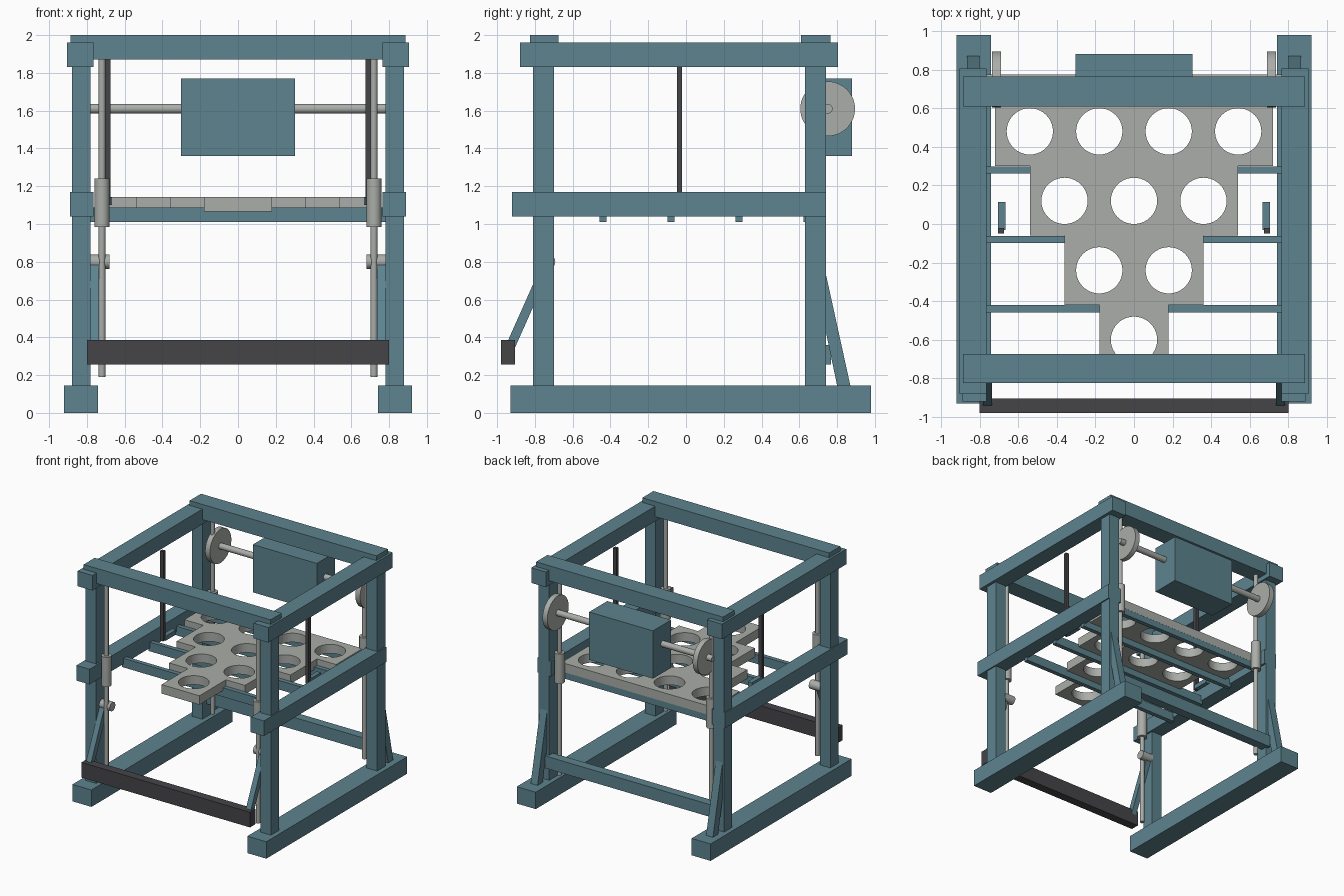
import bpy, bmesh, math
from mathutils import Matrix, Vector

if "Cube" in bpy.data.objects:
    bpy.data.objects.remove(bpy.data.objects["Cube"])


def material(name, rgb):
    m = bpy.data.materials.new(name)
    m.diffuse_color = (*rgb, 1)
    m.use_nodes = True
    m.node_tree.nodes["Principled BSDF"].inputs["Base Color"].default_value = m.diffuse_color
    return m


TEAL = material("teal_paint", (0.110, 0.228, 0.272))
GREY = material("light_grey_metal", (0.400, 0.418, 0.392))
DARK = material("dark_rubber", (0.060, 0.058, 0.066))


def add_mesh(name, bm, mat):
    bmesh.ops.recalc_face_normals(bm, faces=bm.faces)
    me = bpy.data.meshes.new(name)
    bm.to_mesh(me)
    bm.free()
    me.materials.append(mat)
    ob = bpy.data.objects.new(name, me)
    bpy.context.collection.objects.link(ob)
    return ob


def box(name, x, y, z, mat=TEAL):
    """Box from its x, y and z ranges."""
    bm = bmesh.new()
    bmesh.ops.create_cube(bm, size=1)
    for v in bm.verts:
        v.co = [(a + b) / 2 + c * (b - a) for (a, b), c in zip((x, y, z), v.co)]
    return add_mesh(name, bm, mat)


def rod(name, start, end, radius, mat=GREY, sides=32):
    """Cylinder between two points, smooth around its side."""
    a, b = Vector(start), Vector(end)
    rot = (b - a).to_track_quat('Z', 'Y').to_matrix().to_4x4()
    bm = bmesh.new()
    bmesh.ops.create_cone(bm, cap_ends=True, segments=sides, radius1=radius, radius2=radius,
                          depth=(b - a).length, matrix=Matrix.Translation((a + b) / 2) @ rot)
    for f in bm.faces:
        f.smooth = len(f.verts) == 4
    for e in bm.edges:
        e.smooth = all(f.smooth for f in e.link_faces)
    return add_mesh(name, bm, mat)


def side_profile(name, x, points, mat=TEAL):
    """Prism across x from a (y, z) outline."""
    bm = bmesh.new()
    face = bm.faces.new([bm.verts.new((x[0], y, z)) for y, z in points])
    new = bmesh.ops.extrude_face_region(bm, geom=[face])["geom"]
    bmesh.ops.translate(bm, vec=(x[1] - x[0], 0, 0),
                        verts=[g for g in new if isinstance(g, bmesh.types.BMVert)])
    return add_mesh(name, bm, mat)


for side, s in (("left", -1), ("right", 1)):
    def span(a, b):
        return tuple(sorted((s * a, s * b)))

    # Side frames
    box(f"{side}_base_runner", span(0.74, 0.92), (-0.93, 0.98), (0, 0.145))
    box(f"{side}_front_post", span(0.78, 0.88), (-0.81, -0.70), (0.145, 1.90))
    box(f"{side}_back_post", span(0.78, 0.88), (0.63, 0.74), (0.145, 1.90))
    box(f"{side}_middle_rail", span(0.765, 0.89), (-0.92, 0.74), (1.04, 1.17))
    box(f"{side}_top_rail", span(0.765, 0.905), (-0.88, 0.805), (1.83, 1.96))
    side_profile(f"{side}_back_brace", span(0.80, 0.865),
                 [(0.735, 0.76), (0.87, 0.145), (0.80, 0.145), (0.735, 0.455)])

    # Guide rods with sliding sleeves
    for end, y in (("front", -0.755), ("back", 0.685)):
        rod(f"{side}_{end}_guide_rod", (s * 0.72, y, 0.19), (s * 0.72, y, 1.87), 0.018)
        rod(f"{side}_{end}_sleeve", (s * 0.72, y, 0.985), (s * 0.72, y, 1.24), 0.04)

    # Pedal pivot and arm
    rod(f"{side}_pivot_pin", (s * 0.68, -0.73, 0.80), (s * 0.785, -0.73, 0.80), 0.038)
    side_profile(f"{side}_pedal_arm", span(0.735, 0.782),
                 [(-0.752, 0.81), (-0.955, 0.355), (-0.91, 0.335), (-0.707, 0.79)])

    # Drive wheel and hanging strap
    rod(f"{side}_wheel", (s * 0.69, 0.75, 1.61), (s * 0.735, 0.75, 1.61), 0.145, sides=48)
    box(f"{side}_strap", span(0.675, 0.705), (-0.048, -0.02), (1.10, 1.87), DARK)
    box(f"{side}_strap_clip", span(0.667, 0.705), (-0.03, 0.115), (1.10, 1.14))

# Cross beams, lower tie and front bar
box("front_top_beam", (-0.887, 0.887), (-0.825, -0.675), (1.87, 2.0))
box("back_top_beam", (-0.887, 0.887), (0.61, 0.765), (1.87, 2.0))
box("back_lower_tie", (-0.80, 0.80), (0.69, 0.768), (0.255, 0.36))
box("front_pedal_bar", (-0.80, 0.80), (-0.98, -0.905), (0.255, 0.385), DARK)

# Drive box and shaft
box("drive_box", (-0.303, 0.303), (0.635, 0.88), (1.36, 1.77))
rod("drive_shaft", (-0.785, 0.75, 1.61), (0.785, 0.75, 1.61), 0.026)

# Slim bars carrying the plate
for i in range(4):
    y = -0.44 + 0.36 * i
    box(f"plate_support_{i + 1}", (-0.78, 0.78), (y - 0.019, y + 0.019), (1.01, 1.088))

# Stepped plate: rows of square cells, each with a round hole
CELL = 0.36
right_edge, holes = [], []
for row in range(4):
    half = CELL / 2 * (row + 1)
    low = -0.78 + CELL * row
    right_edge += [(half, low), (half, low + CELL)]
    for k in range(row + 1):
        cx = CELL * (k - row / 2)
        holes.append([(cx + 0.12 * math.cos(t * math.pi / 20),
                       low + CELL / 2 + 0.12 * math.sin(t * math.pi / 20)) for t in range(40)])
outline = right_edge + [(-x, y) for x, y in reversed(right_edge)]
curve = bpy.data.curves.new("plate_outline", 'CURVE')
curve.dimensions = '2D'
curve.fill_mode = 'BOTH'
curve.extrude = 0.0385
for loop in [outline] + holes:
    sp = curve.splines.new('POLY')
    sp.points.add(len(loop) - 1)
    for p, (x, y) in zip(sp.points, loop):
        p.co = (x, y, 0, 1)
    sp.use_cyclic_u = True
    sp.use_smooth = False
helper = bpy.data.objects.new("plate_outline", curve)
bpy.context.collection.objects.link(helper)
bpy.context.view_layer.update()
mesh = bpy.data.meshes.new_from_object(helper.evaluated_get(bpy.context.evaluated_depsgraph_get()))
bpy.data.objects.remove(helper)
bm = bmesh.new()
bm.from_mesh(mesh)
bmesh.ops.remove_doubles(bm, verts=bm.verts, dist=0.0005)
bmesh.ops.translate(bm, vec=(0, 0, 1.1035), verts=bm.verts)
for f in bm.faces:
    f.smooth = False
add_mesh("holed_plate", bm, GREY)
